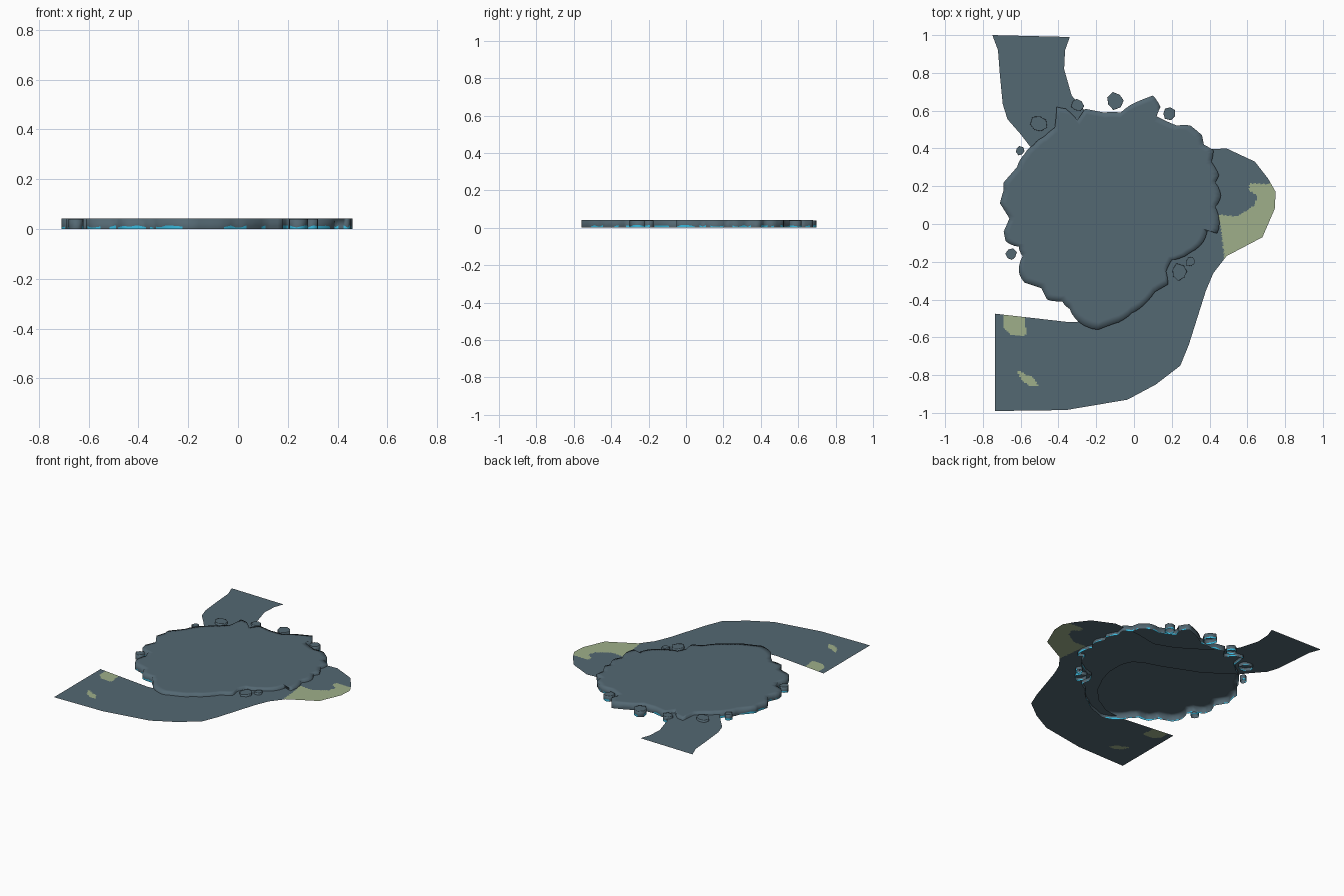
import bpy, bmesh, math, random
from mathutils import Vector

if "Cube" in bpy.data.objects:
    bpy.data.objects.remove(bpy.data.objects["Cube"])

random.seed(4)


def material(name, rgb):
    m = bpy.data.materials.new(name)
    m.diffuse_color = (*rgb, 1)
    m.use_nodes = True
    m.node_tree.nodes["Principled BSDF"].inputs["Base Color"].default_value = m.diffuse_color
    return m


SLATE = material("slate", (0.088, 0.138, 0.17))
MOSS = material("moss_green", (0.345, 0.43, 0.255))
CYAN = material("water_cyan", (0.04, 0.5, 0.75))


def finish(bm, name, mats):
    mesh = bpy.data.meshes.new(name)
    bm.to_mesh(mesh)
    bm.free()
    for m in mats:
        mesh.materials.append(m)
    ob = bpy.data.objects.new(name, mesh)
    bpy.context.collection.objects.link(ob)
    return ob


def inside(x, y, poly):
    hit = False
    for (x1, y1), (x2, y2) in zip(poly, poly[1:] + poly[:1]):
        if (y1 > y) != (y2 > y) and x < x1 + (y - y1) * (x2 - x1) / (y2 - y1):
            hit = not hit
    return hit


def open_slab(name, outline, height, cyan_share=0.65):
    """Counter-clockwise outline: flat top, side walls, a jagged wet lower band, no bottom."""
    bm = bmesh.new()
    n = len(outline)
    cx, cy = sum(p[0] for p in outline) / n, sum(p[1] for p in outline) / n
    inner = [(cx + (x - cx) * .94, cy + (y - cy) * .94) for x, y in outline]
    rings = [[bm.verts.new((x, y, 0)) for x, y in outline],
             [bm.verts.new((x, y, random.uniform(.005, .015))) for x, y in outline],
             [bm.verts.new((x, y, height)) for x, y in outline],
             [bm.verts.new((x, y, height)) for x, y in inner]]
    bm.faces.new(rings[3])
    for i in range(n):
        j = (i + 1) % n
        for lo, hi in zip(rings, rings[1:]):
            f = bm.faces.new((lo[i], lo[j], hi[j], hi[i]))
            if lo is rings[0] and random.random() < cyan_share:
                f.material_index = 1
    for f in bm.faces:
        f.smooth = True
    return finish(bm, name, [SLATE, CYAN])


# River ribbon: matching left and right bank points, from the back end to the front end
left = [(-.75, 1), (-.72, .92), (-.71, .79), (-.695, .635), (-.67, .555), (-.6, .475),
        (-.55, .41), (-.35, .27), (-.1, .165), (.04, .12), (.09, .08), (.11, .04),
        (.115, .02), (.12, 0), (.12, -.04), (.12, -.1), (.105, -.16), (.09, -.21),
        (.03, -.33), (-.06, -.43), (-.18, -.5), (-.26, -.515), (-.34, -.52), (-.735, -.475)]
right = [(-.34, .99), (-.365, .92), (-.37, .82), (-.33, .68), (-.26, .6), (-.14, .5),
         (0, .41), (.135, .36), (.29, .39), (.49, .40), (.64, .33), (.71, .24),
         (.75, .17), (.745, .08), (.68, -.07), (.49, -.17), (.42, -.26), (.38, -.355),
         (.29, -.64), (.245, -.75), (.115, -.85), (-.035, -.93), (-.36, -.985), (-.735, -.99)]

# Moss patches on the ribbon
patches = [
    [(.80, .21), (.61, .215), (.61, .18), (.65, .15), (.64, .1), (.58, .06), (.54, .04),
     (.44, .05), (.46, -.02), (.48, -.20), (.80, -.15)],
    [(-.69, -.47), (-.58, -.47), (-.57, -.59), (-.65, -.59), (-.69, -.55)],
    [(-.62, -.77), (-.57, -.8), (-.53, -.81), (-.505, -.86), (-.55, -.86), (-.6, -.82)]]

ACROSS, RIVER_Z = 64, 0.025
stations = []
for i in range(len(left) - 1):
    a, b = Vector(left[i]), Vector(left[i + 1])
    c, d = Vector(right[i]), Vector(right[i + 1])
    steps = math.ceil(max((b - a).length, (d - c).length) / 0.009)
    stations += [(a.lerp(b, s / steps), c.lerp(d, s / steps)) for s in range(steps)]
stations.append((Vector(left[-1]), Vector(right[-1])))

bm = bmesh.new()
rows = [[bm.verts.new((*l.lerp(r, k / ACROSS), RIVER_Z)) for k in range(ACROSS + 1)]
        for l, r in stations]
for p, q in zip(rows, rows[1:]):
    for k in range(ACROSS):
        f = bm.faces.new((p[k], q[k], q[k + 1], p[k + 1]))
        m = f.calc_center_median()
        f.material_index = int(any(inside(m.x, m.y, poly) for poly in patches))
finish(bm, "river_ribbon", [SLATE, MOSS])

# Rock plateau: outline corners in hundredths, clockwise from the back
rim = [(-7, 59), (0, 64), (10, 68), (14, 62), (12, 57), (23, 52), (30, 52), (36, 47),
       (37, 42), (42, 39), (41, 33), (45, 26), (43, 22), (46, 15), (43, 9), (45, 3),
       (44, -5), (39, -3), (37, -9), (30, -15), (20, -19), (17, -25), (18, -32),
       (11, -36), (5, -43), (-1, -47), (-8, -52), (-19, -56), (-29, -52), (-34, -45),
       (-38, -41), (-46, -40), (-49, -34), (-58, -31), (-61, -25), (-59, -17),
       (-61, -12), (-68, -9), (-69, -4), (-66, 3), (-71, 11), (-69, 18), (-69, 22),
       (-62, 30), (-58, 37), (-53, 42), (-48, 46), (-42, 51), (-41, 62), (-36, 61),
       (-30, 55), (-26, 61), (-16, 59)]
rim = [Vector((x / 100, y / 100)) for x, y in reversed(rim)]
outline = []
for a, b in zip(rim, rim[1:] + rim[:1]):
    out = Vector((b.y - a.y, a.x - b.x)) * random.uniform(-.02, .08)   # chipped edge
    outline += [a, a.lerp(b, .3) + out, a.lerp(b, .7) + out]
open_slab("rock_plateau", outline, 0.042)

# Loose rocks around the rim: x, y, radius
rocks = [(-.505, .53, .047), (-.3, .63, .034), (-.1, .652, .046), (.185, .587, .036),
         (-.603, .387, .025), (-.65, -.16, .032), (.24, -.255, .045), (.30, -.2, .026)]
for n, (x, y, r) in enumerate(rocks):
    turn = random.random()
    pts = []
    for i in range(7):
        t = (i + turn) * math.tau / 7
        k = r * random.uniform(.8, 1.1)
        pts.append((x + k * math.cos(t), y + k * math.sin(t)))
    open_slab(f"loose_rock_{n + 1}", pts, 0.04)
